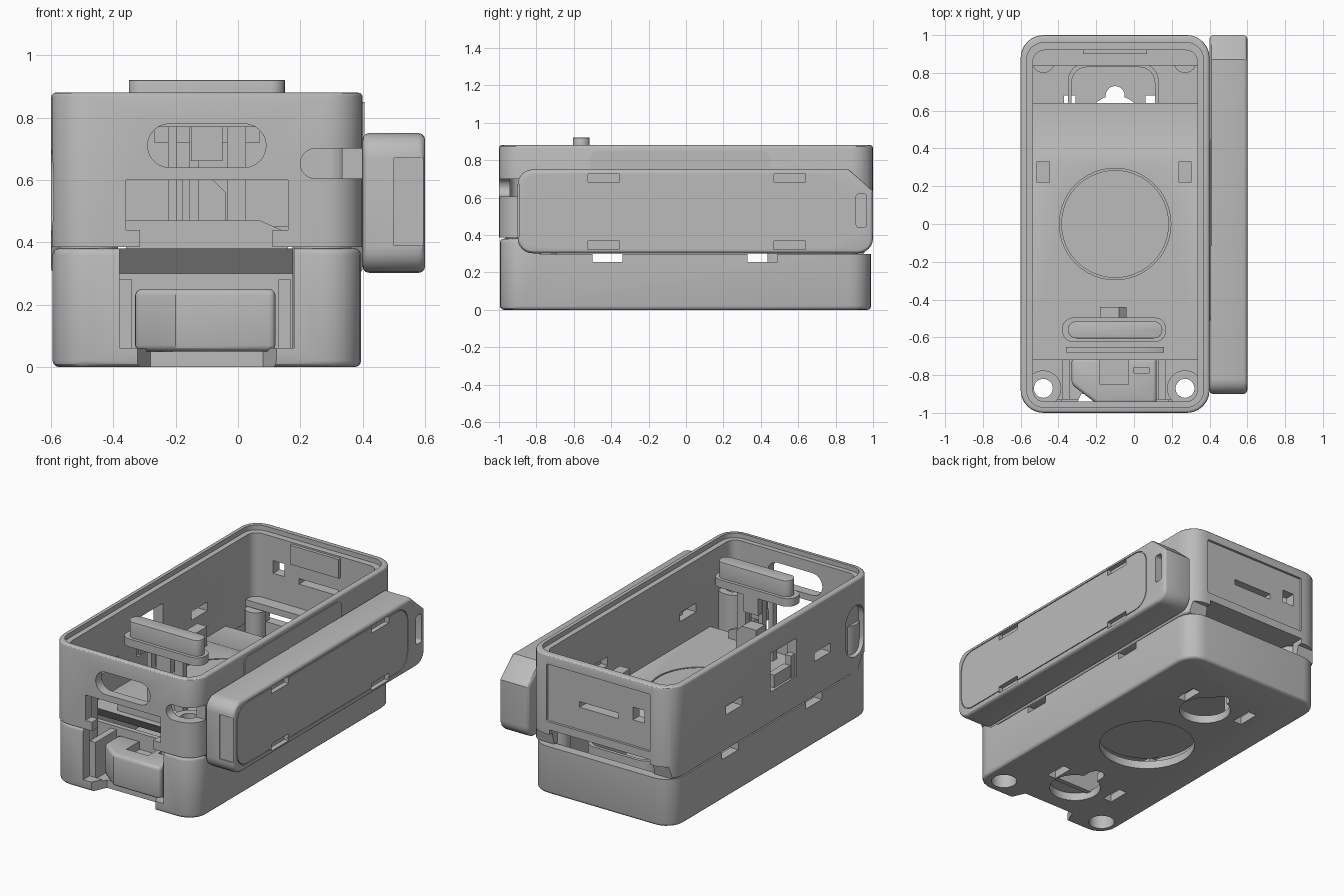
import bpy, bmesh, math

old = bpy.data.objects.get("Cube")
if old:
    bpy.data.objects.remove(old, do_unlink=True)

grey = bpy.data.materials.new("plain grey")
grey.use_nodes = True
grey.diffuse_color = (0.5, 0.5, 0.5, 1)
bsdf = grey.node_tree.nodes["Principled BSDF"]
bsdf.inputs["Base Color"].default_value = (0.5, 0.5, 0.5, 1)
bsdf.inputs["Roughness"].default_value = 0.7

PLACE = {"x": lambda u, v, d: (d, u, v),
         "y": lambda u, v, d: (u, d, v),
         "z": lambda u, v, d: (u, v, d)}


def apply_modifiers(ob):
    deps = bpy.context.evaluated_depsgraph_get()
    mesh = bpy.data.meshes.new_from_object(ob.evaluated_get(deps))
    ob.modifiers.clear()
    ob.data = mesh


def extrude(name, axis, outline, d0, d1, bevel=0):
    """Closed 2D outline extruded along an axis, with optional rounded rims."""
    bm = bmesh.new()
    ends = [[bm.verts.new(PLACE[axis](u, v, d)) for u, v in outline] for d in (d0, d1)]
    bm.faces.new(ends[0])
    bm.faces.new(ends[1])
    n = len(outline)
    for i in range(n):
        j = (i + 1) % n
        bm.faces.new((ends[0][i], ends[0][j], ends[1][j], ends[1][i]))
    bmesh.ops.recalc_face_normals(bm, faces=bm.faces)
    mesh = bpy.data.meshes.new(name)
    bm.to_mesh(mesh)
    bm.free()
    mesh.materials.append(grey)
    ob = bpy.data.objects.new(name, mesh)
    bpy.context.scene.collection.objects.link(ob)
    if bevel:
        m = ob.modifiers.new("rim", "BEVEL")
        m.width, m.segments, m.limit_method = bevel, 3, "ANGLE"
        m.angle_limit = math.radians(40)
        apply_modifiers(ob)
    return ob


def rounded(name, axis, u, v, d, r=0.0, bevel=0):
    """Rounded rectangle u by v, extruded over the range d."""
    r = min(r, (u[1] - u[0]) / 2 - 1e-4, (v[1] - v[0]) / 2 - 1e-4)
    if r <= 0:
        pts = [(u[0], v[0]), (u[1], v[0]), (u[1], v[1]), (u[0], v[1])]
    else:
        centres = [(u[1] - r, v[1] - r), (u[0] + r, v[1] - r),
                   (u[0] + r, v[0] + r), (u[1] - r, v[0] + r)]
        pts = [(cu + r * math.cos(math.radians(q * 90 + k * 15)),
                cv + r * math.sin(math.radians(q * 90 + k * 15)))
               for q, (cu, cv) in enumerate(centres) for k in range(7)]
    return extrude(name, axis, pts, *d, bevel)


def box(name, x, y, z, bevel=0):
    return rounded(name, "z", x, y, z, 0, bevel)


def cylinder(name, x, y, r, z, n=48):
    pts = [(x + r * math.cos(math.tau * i / n), y + r * math.sin(math.tau * i / n)) for i in range(n)]
    return extrude(name, "z", pts, *z)


def cut(target, *cutters):
    for c in cutters:
        m = target.modifiers.new("cut", "BOOLEAN")
        m.operation, m.solver, m.object = "DIFFERENCE", "EXACT", c
        apply_modifiers(target)
        bpy.data.objects.remove(c, do_unlink=True)


SCREWS = (-0.48, 0.27)
ALL_X = (-0.7, 0.5)

# Lower tray: hollow, front corners raised
tray = rounded("lower_tray", "z", (-0.595, 0.395), (-0.995, 0.99), (0, 0.38), 0.12, 0.02)
cut(tray,
    extrude("c", "x", [(-0.86, 0.5), (-0.78, 0.298), (1.2, 0.298), (1.2, 0.5)], *ALL_X),
    rounded("c", "z", (-0.54, 0.34), (-0.93, 0.93), (0.05, 0.5), 0.07),
    box("c", (-0.38, 0.18), (-1.1, -0.85), (0.06, 0.5)),
    extrude("c", "z", [(-0.37, -1.1), (-0.28, -0.9), (0.08, -0.9), (0.17, -1.1)], -0.1, 0.1),
    cylinder("c", -0.1, 0, 0.28, (-0.1, 0.1)))
for y, tail in ((-0.66, -0.42), (0.53, 0.73)):
    cut(tray, cylinder("c", -0.1, y, 0.15, (-0.1, 0.1)),
        rounded("c", "z", (-0.15, -0.05), (y, tail), (-0.1, 0.1), 0.05))
    for x in (-0.34, 0.09):
        cut(tray, box("c", (x - 0.03, x + 0.03), (y - 0.04 + 0.05, y + 0.15), (-0.1, 0.1)))
for y in (-0.42, 0.41):
    cut(tray, box("c", ALL_X, (y - 0.08, y + 0.08), (0.255, 0.4)))
for x in SCREWS:
    cut(tray, cylinder("c", x, -0.87, 0.075, (-0.1, 0.2)))

cylinder("round_recess_cap", -0.1, 0, 0.3, (0.08, 0.1))
box("front_bulkhead", (-0.53, 0.33), (-0.72, -0.69), (0.04, 0.3))
curved = rounded("curved_rear_wall", "z", (-0.35, 0.13), (0.4, 0.85), (0.04, 0.3), 0.09)
cut(curved, rounded("c", "z", (-0.33, 0.11), (0.3, 0.83), (0, 0.5), 0.08))

# Upper shell: open frame with stepped seam
shell = rounded("upper_shell", "z", (-0.6, 0.4), (-1, 1), (0.302, 0.88), 0.12, 0.015)
cut(shell,
    rounded("c", "z", (-0.535, 0.335), (-0.94, 0.92), (0, 1), 0.06),
    rounded("c", "z", (-0.568, 0.368), (-0.97, 0.96), (0.85, 1), 0.09),
    extrude("c", "x", [(-1.2, 0.2), (-1.2, 0.385), (-0.89, 0.385), (-0.79, 0.2)], *ALL_X),
    extrude("c", "x", [(0.93, 0.2), (0.97, 0.38), (1.2, 0.38), (1.2, 0.2)], *ALL_X),
    box("c", (-0.45, 0.25), (0.85, 1.1), (0.2, 0.41)),
    # front openings
    rounded("c", "y", (-0.29, 0.09), (0.64, 0.78), (-1.1, -0.9), 0.07),
    box("c", (-0.36, 0.16), (-1.1, -0.9), (0.44, 0.6)),
    box("c", (-0.315, 0.11), (-1.1, -0.9), (0.2, 0.46)),
    rounded("c", "y", (0.2, 0.6), (0.605, 0.7), (-1.1, -0.89), 0.05),
    # back panel, slot and hole
    rounded("c", "y", (-0.45, 0.27), (0.46, 0.82), (0.985, 1.1), 0.01),
    box("c", (-0.22, 0.05), (0.9, 1.1), (0.6, 0.635)),
    box("c", (-0.4, -0.32), (0.9, 1.1), (0.62, 0.7)),
    # side window and end grip recess
    box("c", (-0.7, -0.5), (-0.24, 0.02), (0.5, 0.74)),
    rounded("c", "x", (-0.92, -0.73), (0.4, 0.72), (-0.7, -0.555), 0.095))
for y in (-0.5, 0.38):
    cut(shell, box("c", ALL_X, (y - 0.08, y + 0.08), (0.525, 0.58)))

# Window latch, raised side pad, rear shelf
box("window_latch", (-0.585, -0.54), (-0.2, -0.04), (0.49, 0.58))
box("window_latch_tab", (-0.59, -0.55), (-0.3, -0.2), (0.5, 0.64))
rounded("side_pad", "x", (-0.51, 0.45), (0.5, 0.85), (0.38, 0.405), 0.04)
box("rear_shelf", (-0.535, 0.335), (0.84, 0.93), (0.41, 0.45))
box("rear_clip", (-0.27, 0.07), (0.9, 0.95), (0.72, 0.84))
for x in SCREWS:
    box("side_clip", (x - 0.035, x + 0.035), (0.22, 0.33), (0.36, 0.5))
    boss = cylinder("screw_boss", x, -0.87, 0.095, (0.01, 0.58))
    cut(boss, cylinder("c", x, -0.87, 0.05, (-1, 1)), cylinder("c", x, -0.87, 0.075, (-1, 0.15)))
    cylinder("rear_boss", x, 0.86, 0.06, (0.04, 0.4), 24)

# Middle deck with a sloped front edge and ring groove
deck = extrude("middle_deck", "x",
               [(-0.72, 0.38), (-0.65, 0.3), (0.64, 0.3), (0.64, 0.36), (0.42, 0.36), (0.38, 0.38)],
               -0.545, 0.345)
groove = cylinder("c", -0.1, 0, 0.295, (0.37, 0.5))
cut(groove, cylinder("c", -0.1, 0, 0.285, (0, 1)))
cut(deck, groove)

# Push bar on its legs
rounded("push_bar", "z", (-0.35, 0.15), (-0.605, -0.515), (0.78, 0.92), 0.045, 0.01)
rounded("push_bar_flange", "z", (-0.38, 0.17), (-0.625, -0.495), (0.77, 0.82), 0.06)
for x in (-0.21, -0.14, -0.02, 0.01):
    box("bar_leg", (x - 0.015, x + 0.015), (-0.58, -0.54), (0.37, 0.78))
box("bar_hook", (-0.15, -0.05), (-0.6, -0.5), (0.66, 0.78))
extrude("bar_bracket", "y", [(-0.36, 0.37), (0.16, 0.37), (0.16, 0.43), (0.07, 0.47), (-0.36, 0.47)], -0.68, -0.65)
extrude("bar_support", "y", [(-0.18, 0.37), (-0.04, 0.37), (-0.04, 0.56), (-0.08, 0.6), (-0.18, 0.6)], -0.53, -0.44)

# Front connector block
block = extrude("front_block", "z", [(-0.33, -0.71), (-0.33, -0.85), (-0.2, -0.95), (0.12, -0.95), (0.12, -0.71)],
                0.05, 0.25, 0.02)
cut(block, box("c", (-0.18, -0.03), (-0.85, -0.72), (0.2, 0.3)),
    box("c", (0.0, 0.08), (-0.79, -0.76), (0.2, 0.3)))
for x in (-0.36, 0.15):
    box("block_rail", (x - 0.02, x + 0.02), (-0.93, -0.71), (0.04, 0.28))

# Side pod: rounded slab, chamfered rear, clip slots
pod = rounded("side_pod", "x", (-0.9, 1.0), (0.302, 0.75), (0.4, 0.6), 0.08)
cut(pod, extrude("c", "x", [(0.87, 0.76), (0.87, 0.75), (1.0, 0.635), (1.1, 0.635), (1.1, 0.9)], 0.3, 0.7))
bev = pod.modifiers.new("rim", "BEVEL")
bev.width, bev.segments, bev.limit_method, bev.angle_limit = 0.02, 3, "ANGLE", math.radians(60)
apply_modifiers(pod)
for y in (-0.44, 0.555):
    for z in (0.345, 0.705):
        cut(pod, box("c", (0.57, 0.7), (y - 0.085, y + 0.085), (z - 0.022, z + 0.022)))
seam = rounded("c", "x", (-0.87, 0.83), (0.335, 0.725), (0.594, 0.7), 0.1)
cut(seam, rounded("c", "x", (-0.865, 0.825), (0.34, 0.72), (0.5, 0.8), 0.095))
cut(pod, seam,
    rounded("c", "x", (0.91, 0.965), (0.44, 0.62), (0.55, 0.7), 0.015),
    box("c", (0.5, 0.7), (-1, -0.893), (0.39, 0.67)))

# Smooth shading on the curved parts, crisp edges kept
bpy.ops.object.select_all(action="DESELECT")
for ob in bpy.context.scene.objects:
    if ob.type == "MESH" and grey.name in ob.data.materials:
        ob.select_set(True)
        bpy.context.view_layer.objects.active = ob
bpy.ops.object.shade_smooth_by_angle(angle=math.radians(30))
